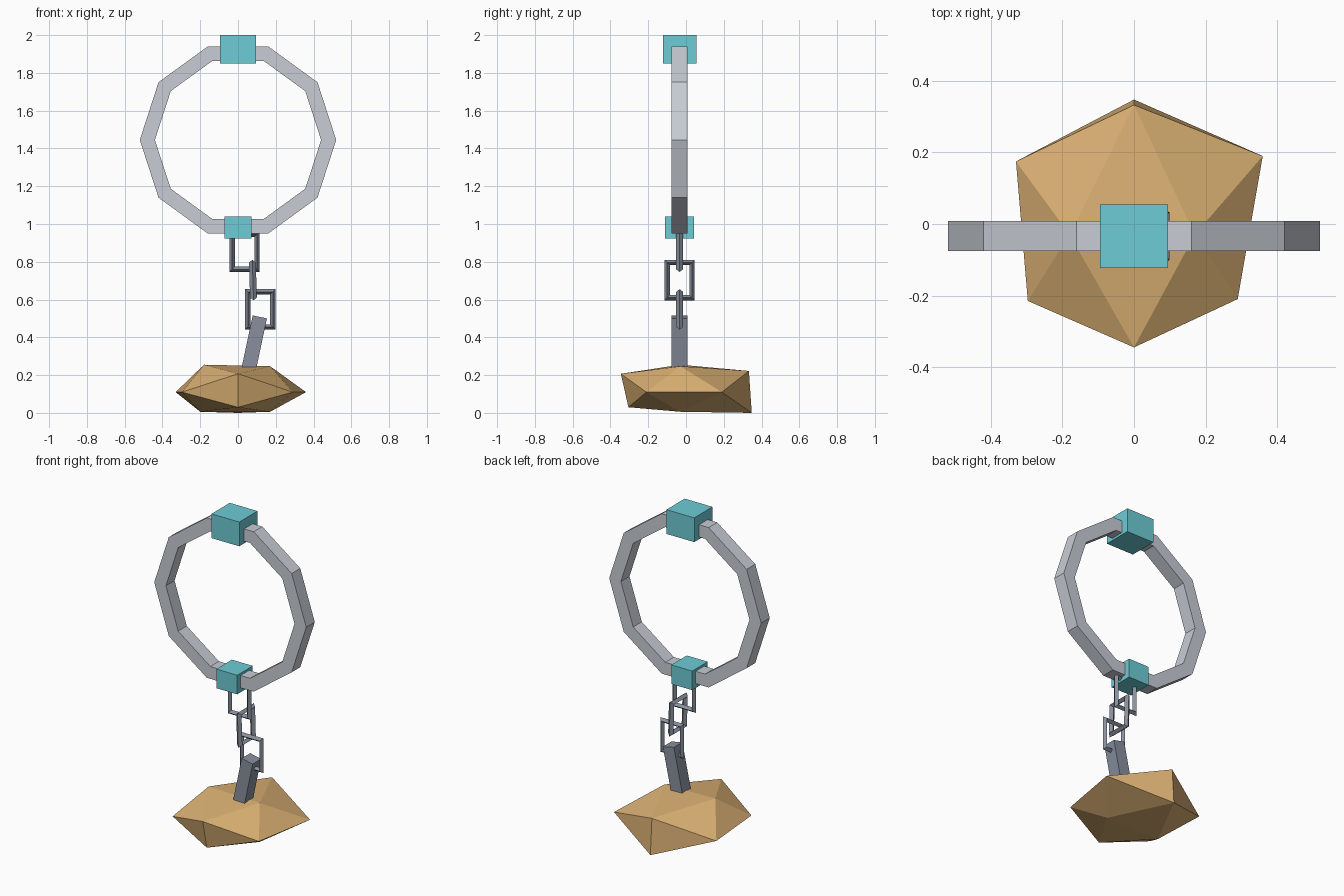
import bpy, bmesh, math
from mathutils import Vector, Matrix

cube = bpy.data.objects.get("Cube")
if cube:
    bpy.data.objects.remove(cube, do_unlink=True)

MID = -0.034  # shared depth of ring, chain and shank


def linear(c):
    c /= 255
    return c / 12.92 if c <= 0.04045 else ((c + 0.055) / 1.055) ** 2.4


def material(name, *rgb):
    m = bpy.data.materials.new(name)
    m.use_nodes = True
    colour = [linear(c) for c in rgb] + [1]
    m.diffuse_color = colour
    m.node_tree.nodes["Principled BSDF"].inputs["Base Color"].default_value = colour
    return m


silver = material("light silver", 200, 205, 213)
steel = material("blue steel", 136, 143, 157)
teal = material("teal", 110, 204, 214)
tan = material("tan stone", 218, 176, 115)


def finish(name, bm, mat):
    bmesh.ops.recalc_face_normals(bm, faces=bm.faces)
    mesh = bpy.data.meshes.new(name)
    bm.to_mesh(mesh)
    bm.free()
    mesh.materials.append(mat)
    obj = bpy.data.objects.new(name, mesh)
    bpy.context.collection.objects.link(obj)
    return obj


def hoop(name, sides, phase, section, centre, mat, turn=0, tilt=0):
    """Closed polygonal hoop in xz; section lists (x radius, z radius, depth)."""
    bm = bmesh.new()
    rings = []
    for i in range(sides):
        a = phase + math.tau * i / sides
        rings.append([bm.verts.new((rx * math.cos(a), y, rz * math.sin(a)))
                      for rx, rz, y in section])
    n = len(section)
    for i in range(sides):
        p, q = rings[i], rings[(i + 1) % sides]
        for j in range(n):
            k = (j + 1) % n
            bm.faces.new((p[j], p[k], q[k], q[j]))
    obj = finish(name, bm, mat)
    obj.matrix_world = (Matrix.Translation(centre) @ Matrix.Rotation(tilt, 4, 'Y')
                        @ Matrix.Rotation(turn, 4, 'Z'))
    return obj


def block(name, centre, size, mat, tilt=0):
    bm = bmesh.new()
    bmesh.ops.create_cube(bm, size=1)
    bmesh.ops.scale(bm, vec=size, verts=bm.verts)
    obj = finish(name, bm, mat)
    obj.matrix_world = Matrix.Translation(centre) @ Matrix.Rotation(tilt, 4, 'Y')
    return obj


# Ten-sided ring with a square section
outer, inner, half = 0.52, 0.44, 0.042
hoop("ring", 10, 0, [(outer, outer, -half), (outer, outer, half),
                     (inner, inner, half), (inner, inner, -half)],
     (0, MID, 1.445), silver)

# Blocks clasping the ring
block("top_clasp", (0, MID, 1.925), (0.19, 0.178, 0.15), teal)
block("bottom_clasp", (0, MID, 0.982), (0.143, 0.152, 0.118), teal)

# Rectangular chain links with a diamond section
w, h, r, d = 0.08, 0.107, 0.014, 0.018
s = math.sqrt(2)
diamond = [(w * s, h * s, 0), ((w - r) * s, (h - r) * s, d),
           ((w - 2 * r) * s, (h - 2 * r) * s, 0), ((w - r) * s, (h - r) * s, -d)]
links = [("upper_link", 0.035, 0.853, 0, 0),
         ("middle_link", 0.079, 0.703, math.pi / 2, -0.03),
         ("lower_link", 0.118, 0.548, 0, 0)]
for name, x, z, turn, tilt in links:
    hoop(name, 4, math.pi / 4, diamond, (x, MID, z), steel, turn, tilt)

# Leaning shank set into the stone
lean = math.radians(12)
foot, length = Vector((0.05, MID, 0.2)), 0.315
axis = Vector((math.sin(lean), 0, math.cos(lean)))
block("shank", foot + axis * length / 2, (0.077, 0.083, length), steel, lean)

# Faceted stone: a squashed, uneven icosahedron
bm = bmesh.new()
for co in [(-0.18, -0.03, 0.255), (0.17, -0.03, 0.247),
           (-0.2, -0.03, 0.006), (0.17, -0.03, 0.006),
           (0.36, 0.19, 0.11), (-0.33, 0.175, 0.11),
           (0.29, -0.21, 0.11), (-0.297, -0.215, 0.11),
           (0, -0.345, 0.207), (0, -0.305, 0.03),
           (0, 0.333, 0.222), (0, 0.348, 0)]:
    bm.verts.new(co)
bmesh.ops.convex_hull(bm, input=bm.verts)
finish("stone", bm, tan)
